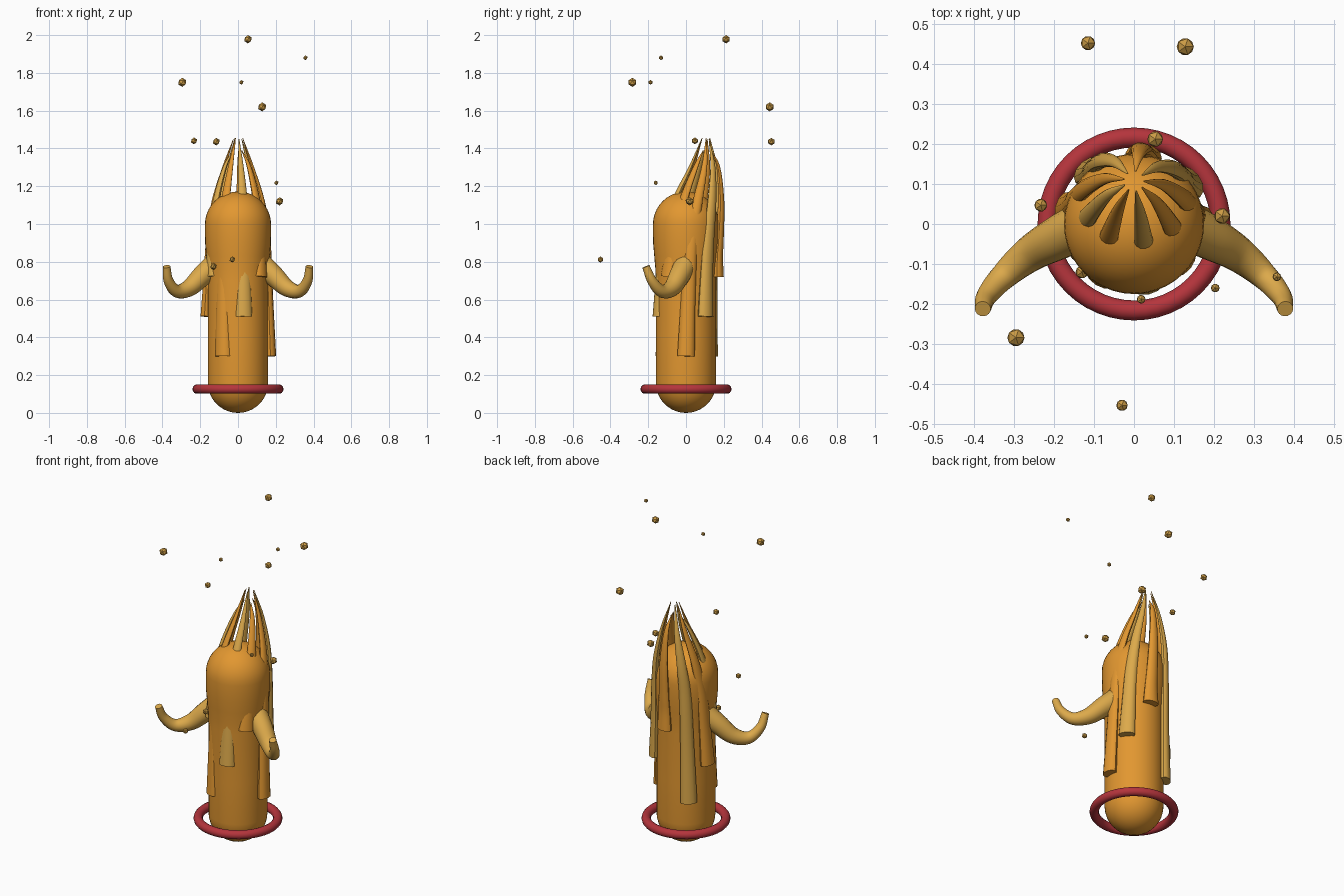
import bpy
import bmesh
from math import sin, cos, pi, radians
from mathutils import Vector

cube = bpy.data.objects.get("Cube")
if cube:
    bpy.data.objects.remove(cube, do_unlink=True)


def material(name, rgb):
    m = bpy.data.materials.new(name)
    m.use_nodes = True
    m.diffuse_color = (*rgb, 1)
    m.node_tree.nodes["Principled BSDF"].inputs["Base Color"].default_value = (*rgb, 1)
    return m


ORANGE = material("orange", (0.76, 0.31, 0.03))
SAND = material("sand yellow", (0.72, 0.40, 0.07))
RED = material("dark red", (0.46, 0.035, 0.045))
GOLD = material("old gold", (0.60, 0.33, 0.06))


def finish(obj, name, mat, smooth=True):
    obj.name = name
    obj.data.materials.append(mat)
    bpy.ops.object.select_all(action="DESELECT")
    obj.select_set(True)
    bpy.context.view_layer.objects.active = obj
    if smooth:
        bpy.ops.object.shade_smooth_by_angle(angle=radians(40))
    return obj


def loft(name, rings, mat):
    """Skin a list of closed rings and cap both ends."""
    bm = bmesh.new()
    rows = [[bm.verts.new(p) for p in ring] for ring in rings]
    n = len(rows[0])
    for a, b in zip(rows, rows[1:]):
        for i in range(n):
            j = (i + 1) % n
            bm.faces.new((a[i], a[j], b[j], b[i]))
    bm.faces.new(rows[0][::-1])
    bm.faces.new(rows[-1])
    bmesh.ops.recalc_face_normals(bm, faces=bm.faces)
    mesh = bpy.data.meshes.new(name)
    bm.to_mesh(mesh)
    bm.free()
    obj = bpy.data.objects.new(name, mesh)
    bpy.context.collection.objects.link(obj)
    return finish(obj, name, mat)


def spline(points, steps=6):
    """Catmull-Rom samples through the points (any dimension)."""
    p = [Vector(q) for q in points]
    p = [2 * p[0] - p[1]] + p + [2 * p[-1] - p[-2]]
    out = []
    for a, b, c, d in zip(p, p[1:], p[2:], p[3:]):
        for s in range(steps):
            t = s / steps
            out.append(0.5 * (2 * b + (c - a) * t + (2 * a - 5 * b + 4 * c - d) * t * t
                              + (3 * b - a - 3 * c + d) * t ** 3))
    return out + [p[-2]]


def tube(name, points, mat, side, flat=1.0, sides=16):
    """Tapered tube; points are x, y, z, radius; side is the wide axis."""
    path = spline(points)
    rings = []
    for i, q in enumerate(path):
        before, after = path[max(i - 1, 0)], path[min(i + 1, len(path) - 1)]
        along = (after - before).to_3d().normalized()
        u = (side - along * side.dot(along)).normalized()
        v = along.cross(u)
        r = max(q.w, 0.002)
        rings.append([q.to_3d() + u * r * cos(2 * pi * k / sides)
                      + v * r * flat * sin(2 * pi * k / sides) for k in range(sides)])
    return loft(name, rings, mat)


# Body: rounded column swelling into a domed head
R, H = 0.16, 0.175
quarter = [k * pi / 20 for k in range(11)]
profile = [(max(R * sin(a), 0.001), R * (1 - cos(a))) for a in quarter]
profile += [(R, 0.4), (R, 0.7), (0.162, 0.76), (0.168, 0.83), (0.174, 0.9), (H, 0.95)]
profile += [(max(H * cos(a), 0.001), 0.997 + H * sin(a)) for a in quarter]
loft("body", [[(r * cos(2 * pi * k / 40), r * sin(2 * pi * k / 40), z) for k in range(40)]
              for r, z in profile], ORANGE)

# Ring around the base
bpy.ops.mesh.primitive_torus_add(major_radius=0.216, minor_radius=0.025, major_segments=48,
                                 minor_segments=14, location=(0, 0, 0.126))
finish(bpy.context.object, "base_ring", RED)

# Arms: curved, tapering forward and up
arm = [(0.12, 0, 0.79, 0.06), (0.19, -0.035, 0.725, 0.055), (0.26, -0.075, 0.66, 0.045),
       (0.325, -0.13, 0.645, 0.034), (0.368, -0.18, 0.70, 0.026), (0.378, -0.212, 0.775, 0.02)]
for label, s in (("left", 1), ("right", -1)):
    tube(label + "_arm", [(s * x, y, z, r) for x, y, z, r in arm], SAND, Vector((s * 0.5, 1, 0.1)))

# Hair: nine strands gathered at a crest, cycling through three lengths
angles = (0, 37, 82, 130, 168, 202, 238, 282, 322)
for i, deg in enumerate(angles):
    c, s = cos(radians(deg)), sin(radians(deg))
    end = (0.30, 0.51, 0.72)[i % 3]
    tip = (1.455, 1.45, 1.39)[i % 3]
    out = 0.172 if s > -0.2 else 0.15

    def at(r, shift, z, w):
        return (r * c, shift + r * s, z, w)

    strand = [at(0.025, 0.107, tip, 0.002), at(0.075, 0.097, 1.30, 0.015),
              at(0.125, 0.062, 1.12, 0.026), at(0.15, 0.03, 0.93, 0.033),
              at((0.15 + out) / 2, 0.012, (0.93 + end) / 2, 0.038), at(out, 0, end, 0.046)]
    tube("hair_strand_%d" % (i + 1), strand, SAND if i % 2 else ORANGE,
         Vector((-s, c, 0)), flat=0.65, sides=12)

# Floating faceted motes: x, y, z, radius
motes = [(0.053, 0.212, 1.978, 0.022), (0.357, -0.132, 1.88, 0.012), (-0.295, -0.284, 1.75, 0.024),
         (0.018, -0.188, 1.75, 0.012), (0.128, 0.443, 1.62, 0.024), (-0.233, 0.047, 1.44, 0.018),
         (-0.115, 0.452, 1.436, 0.02), (0.203, -0.16, 1.218, 0.012), (0.22, 0.02, 1.12, 0.022),
         (-0.03, -0.453, 0.812, 0.016), (-0.13, -0.12, 0.775, 0.018)]
for i, (x, y, z, r) in enumerate(motes):
    bpy.ops.mesh.primitive_ico_sphere_add(subdivisions=1, radius=r, location=(x, y, z))
    finish(bpy.context.object, "mote_%d" % (i + 1), GOLD, smooth=False)
